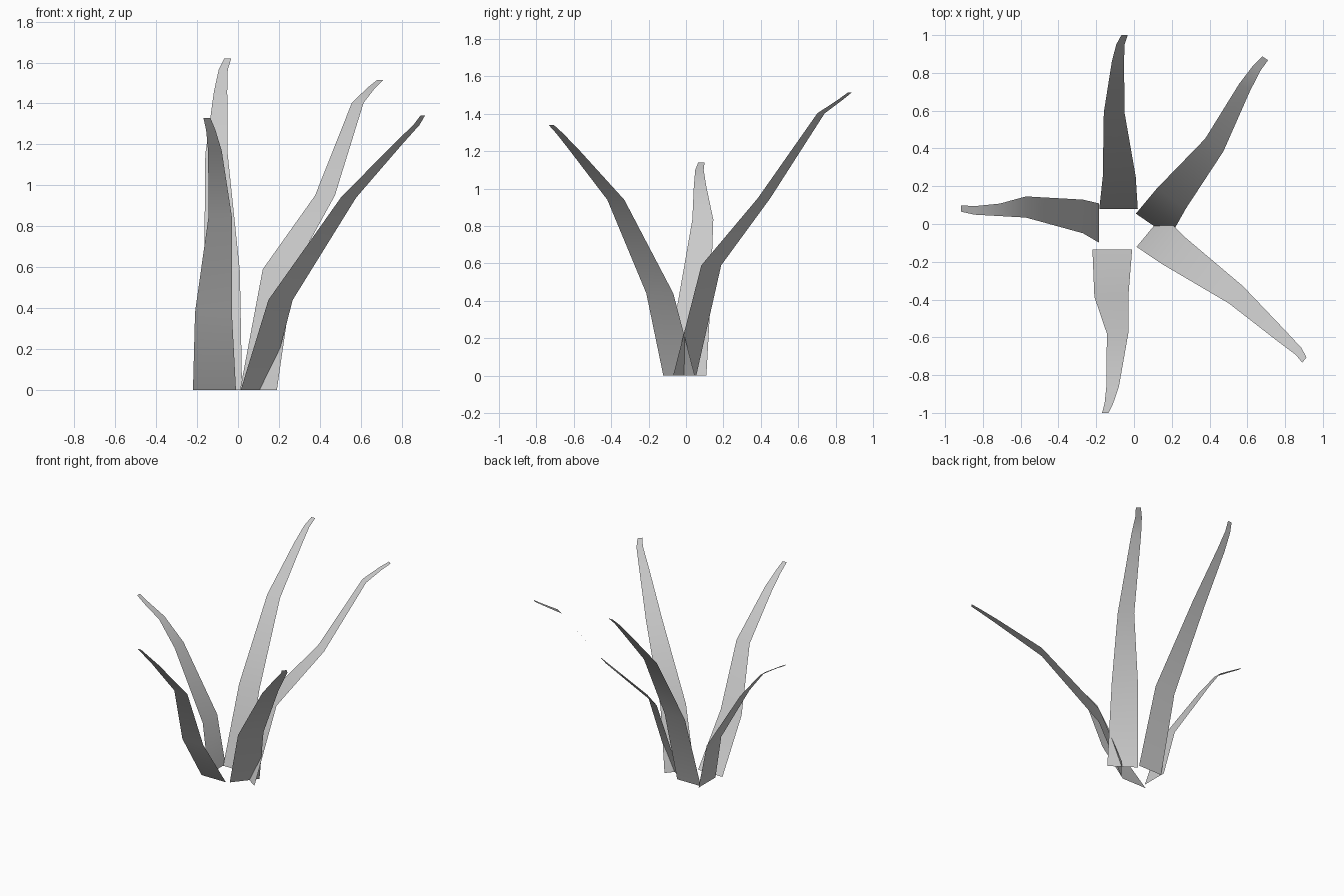
import bpy
from math import cos, sin, radians

# Shared taper from root to tip
WIDTHS = (.208, .178, .112, .066, .045, .034)


def leaf(name, angle, scale, spine):
    """Single-surface blade: spine points widened along one level direction."""
    ax, ay = cos(radians(angle)), sin(radians(angle))
    verts = []
    for (x, y, z), w in zip(spine, WIDTHS):
        h = w * scale / 2
        verts += [(x - ax * h, y - ay * h, z), (x + ax * h, y + ay * h, z)]
    faces = [(i, i + 1, i + 3, i + 2) for i in range(0, len(verts) - 2, 2)]
    mesh = bpy.data.meshes.new(name)
    mesh.from_pydata(verts, [], faces)
    mesh.polygons.foreach_set("use_smooth", [True] * len(faces))
    obj = bpy.data.objects.new(name, mesh)
    bpy.context.collection.objects.link(obj)
    return obj


# Tall blade leaning back
leaf("back_leaf", 0, .98, [
    (-.082, .08, 0), (-.078, .25, .58), (-.105, .59, 1.15),
    (-.085, .86, 1.46), (-.072, .95, 1.565), (-.05, 1, 1.62)])

# Blade leaning forward
leaf("front_leaf", 0, 1.01, [
    (-.115, -.135, 0), (-.12, -.385, .38), (-.087, -.58, .85),
    (-.113, -.86, 1.17), (-.133, -.95, 1.27), (-.152, -1, 1.33)])

# Short drooping blade on the left
leaf("left_leaf", 90, 1.0, [
    (-.185, .005, 0), (-.27, .04, .36), (-.572, .09, .835),
    (-.71, .075, 1.015), (-.845, .072, 1.10), (-.915, .082, 1.14)])

# Blades fanning out on the right, crossing at the root
leaf("back_right_leaf", -34.5, 1.05, [
    (.1, -.007, 0), (.198, .135, .59), (.425, .418, .95),
    (.585, .722, 1.403), (.65, .825, 1.475), (.695, .877, 1.515)])
leaf("front_right_leaf", 50.5, 1.05, [
    (.083, -.037, 0), (.208, -.14, .44), (.54, -.375, .94),
    (.78, -.592, 1.2), (.872, -.675, 1.295), (.902, -.72, 1.34)])
